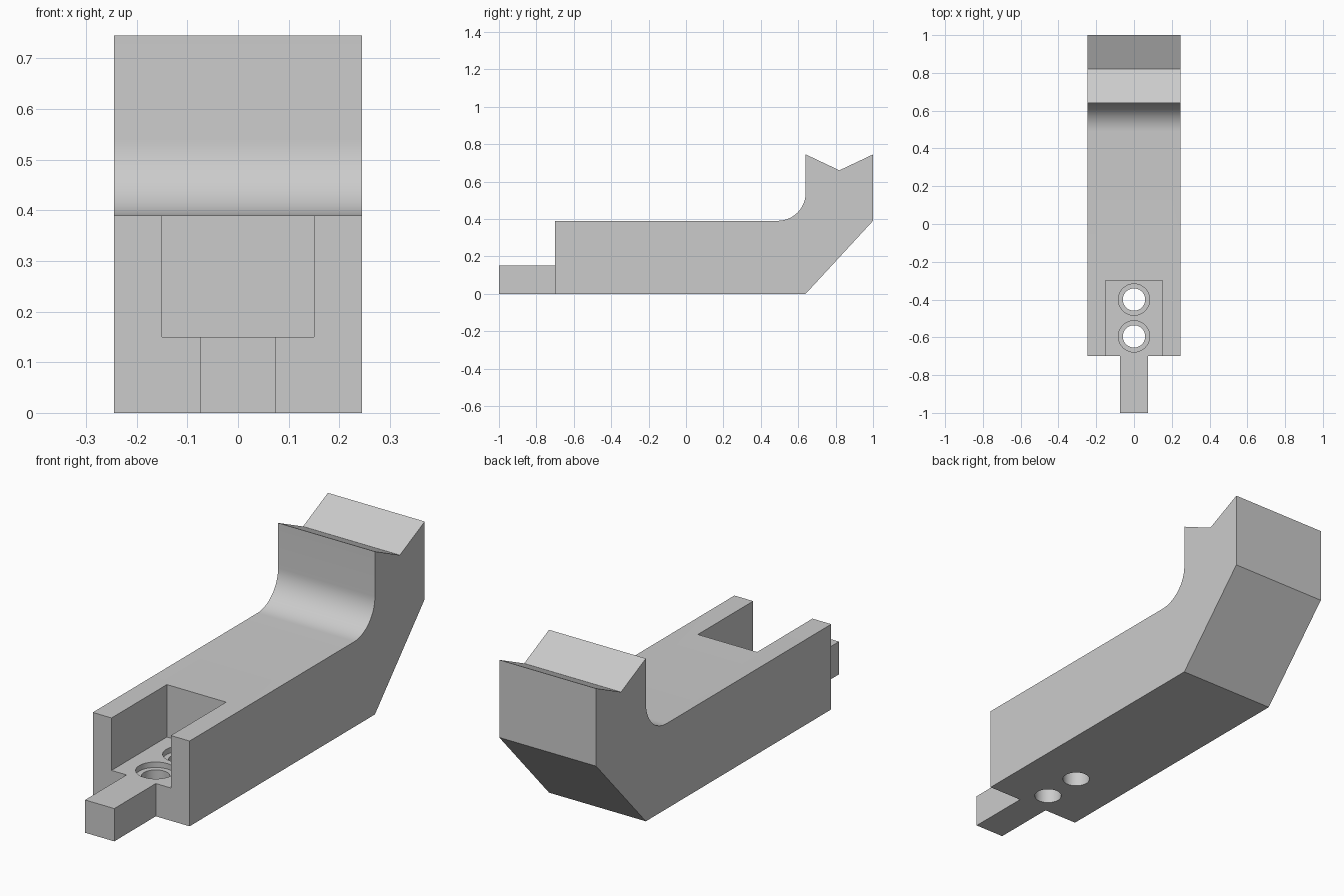
import bpy, bmesh, math

if "Cube" in bpy.data.objects:
    bpy.data.objects.remove(bpy.data.objects["Cube"])

HALF_W = 0.245
FLOOR = 0.15     # pocket floor and tongue top
DECK = 0.39      # top of the arm
SHOULDER = -0.70 # front of the full-width arm

grey = bpy.data.materials.new("plain grey")
grey.use_nodes = True
grey.diffuse_color = (0.6, 0.6, 0.6, 1)
grey.node_tree.nodes["Principled BSDF"].inputs["Base Color"].default_value = (0.6, 0.6, 0.6, 1)


def add_mesh(name, bm):
    bmesh.ops.recalc_face_normals(bm, faces=bm.faces)
    mesh = bpy.data.meshes.new(name)
    bm.to_mesh(mesh)
    bm.free()
    mesh.materials.append(grey)
    obj = bpy.data.objects.new(name, mesh)
    bpy.context.collection.objects.link(obj)
    return obj


def extrude_profile(name, profile, half_width):
    bm = bmesh.new()
    face = bm.faces.new([bm.verts.new((-half_width, y, z)) for y, z in profile])
    moved = bmesh.ops.extrude_face_region(bm, geom=[face])["geom"]
    verts = [v for v in moved if isinstance(v, bmesh.types.BMVert)]
    bmesh.ops.translate(bm, verts=verts, vec=(2 * half_width, 0, 0))
    return add_mesh(name, bm)


def box(name, low, high):
    bm = bmesh.new()
    bmesh.ops.create_cube(bm, size=1)
    for v in bm.verts:
        v.co = [(a + b) / 2 + c * (b - a) for a, b, c in zip(low, high, v.co)]
    return add_mesh(name, bm)


def cylinder(name, y, radius, bottom, top):
    bm = bmesh.new()
    bmesh.ops.create_cone(bm, cap_ends=True, segments=48, radius1=radius,
                          radius2=radius, depth=top - bottom)
    bmesh.ops.translate(bm, verts=bm.verts, vec=(0, y, (bottom + top) / 2))
    return add_mesh(name, bm)


# Side profile of the arm: flat deck, filleted upright, V notch, sloped underside
R = 0.15
WALL = 0.64
fillet = [(WALL - R + R * math.sin(a), DECK + R - R * math.cos(a))
          for a in (math.pi / 2 * i / 16 for i in range(17))]
profile = [(-1, 0), (-1, DECK)] + fillet + [
    (WALL, 0.745), (0.82, 0.66), (1, 0.745), (1, DECK), (WALL, 0)]
arm = extrude_profile("support_arm", profile, HALF_W)

# Cutters: open pocket, the two sides of the tongue, counterbored screw holes
cutters = [box("pocket_cutter", (-0.15, -1.1, FLOOR), (0.15, -0.30, 0.6))]
for side in (-1, 1):
    xs = sorted((side * 0.074, side * 0.4))
    cutters.append(box("tongue_side_cutter", (xs[0], -1.1, -0.1), (xs[1], SHOULDER, 0.6)))
for y in (-0.40, -0.595):
    cutters.append(cylinder("counterbore_cutter", y, 0.083, FLOOR - 0.025, 0.3))
    cutters.append(cylinder("hole_cutter", y, 0.059, -0.1, 0.25))

bpy.context.view_layer.objects.active = arm
for cutter in cutters:
    cutter.hide_render = True
    mod = arm.modifiers.new("cut", 'BOOLEAN')
    mod.operation = 'DIFFERENCE'
    mod.solver = 'EXACT'
    mod.object = cutter
    bpy.ops.object.modifier_apply(modifier=mod.name)
    bpy.data.objects.remove(cutter)

# Smooth fillet and hole walls, sharp edges elsewhere
bpy.ops.object.select_all(action='DESELECT')
arm.select_set(True)
bpy.ops.object.shade_smooth_by_angle(angle=math.radians(25))
